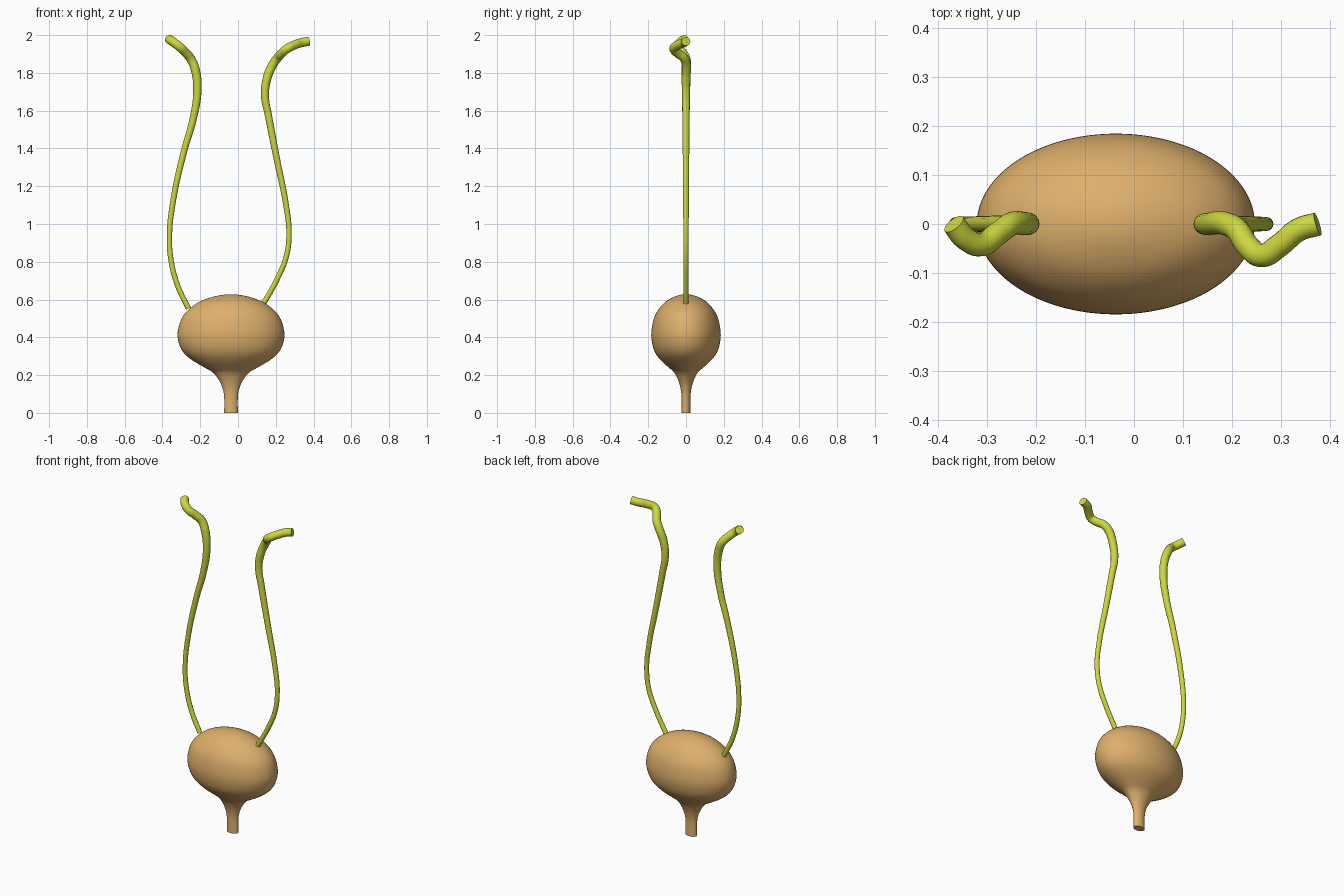
import bpy, bmesh, math
from mathutils import Vector

if "Cube" in bpy.data.objects:
    bpy.data.objects.remove(bpy.data.objects["Cube"])


def material(name, color):
    m = bpy.data.materials.new(name)
    m.diffuse_color = color
    m.use_nodes = True
    m.node_tree.nodes["Principled BSDF"].inputs["Base Color"].default_value = m.diffuse_color
    return m


def finish(obj, mat):
    obj.data.materials.clear()
    obj.data.materials.append(mat)
    bpy.ops.object.select_all(action='DESELECT')
    obj.select_set(True)
    bpy.context.view_layer.objects.active = obj
    if obj.type == 'CURVE':
        bpy.ops.object.convert(target='MESH')
    bpy.ops.object.shade_smooth_by_angle(angle=math.radians(40))


def catmull(pts, steps):
    # smooth curve through the points; the ghost before the pole is its mirror
    p = [Vector(q) for q in pts]
    p = [Vector((-p[1].x, p[1].y))] + p + [2 * p[-1] - p[-2]]
    out = []
    for i in range(1, len(p) - 2):
        a, b, c, d = p[i - 1:i + 3]
        for k in range(steps):
            t = k / steps
            out.append(0.5 * (2 * b + (c - a) * t + (2 * a - 5 * b + 4 * c - d) * t * t
                              + (3 * b - a - 3 * c + d) * t ** 3))
    return out + [p[-2]]


def lathe(name, pts, center_x, y_scale, mat, sides=96):
    bm = bmesh.new()
    rings = []
    prof = catmull(pts, 4)
    pole = bm.verts.new((center_x, 0, prof[0].y))
    for r, z in prof[1:]:
        rings.append([bm.verts.new((center_x + r * math.cos(2 * math.pi * i / sides),
                                    y_scale * r * math.sin(2 * math.pi * i / sides), z))
                      for i in range(sides)])
    for i in range(sides):
        j = (i + 1) % sides
        bm.faces.new((pole, rings[0][i], rings[0][j]))
        for a, b in zip(rings, rings[1:]):
            bm.faces.new((a[i], b[i], b[j], a[j]))
    bm.faces.new(rings[-1])
    bmesh.ops.recalc_face_normals(bm, faces=bm.faces)
    me = bpy.data.meshes.new(name)
    bm.to_mesh(me)
    bm.free()
    obj = bpy.data.objects.new(name, me)
    bpy.context.collection.objects.link(obj)
    finish(obj, mat)


def tube(name, pts, mat):
    # each point is x, y, z, radius
    cu = bpy.data.curves.new(name, 'CURVE')
    cu.dimensions = '3D'
    cu.bevel_depth = 1.0
    cu.bevel_resolution = 6
    cu.resolution_u = 10
    cu.use_fill_caps = True
    sp = cu.splines.new('BEZIER')
    sp.bezier_points.add(len(pts) - 1)
    for bp, (x, y, z, r) in zip(sp.bezier_points, pts):
        bp.co = (x, y, z)
        bp.radius = r
        bp.handle_left_type = bp.handle_right_type = 'AUTO'
    obj = bpy.data.objects.new(name, cu)
    bpy.context.collection.objects.link(obj)
    finish(obj, mat)


tan = material("bladder_tan", (0.73, 0.43, 0.15, 1))
yellow = material("ureter_yellow", (0.62, 0.68, 0.05, 1))

# Bladder with neck and outlet tube
lathe("bladder", [(0, .628), (.09, .616), (.18, .581), (.253, .515), (.282, .43),
                  (.275, .365), (.248, .315), (.20, .275), (.14, .24), (.095, .213),
                  (.062, .17), (.043, .125), (.036, .08), (.036, 0)],
      -.037, .65, tan)

# Ureters, from the bladder upwards
tube("left_ureter", [(-.262, 0, .553, .014), (-.318, 0, .67, .014), (-.353, 0, .80, .014),
                     (-.363, 0, .93, .014), (-.342, 0, .1130 * 10, .015), (-.283, 0, 1.395, .017),
                     (-.238, 0, 1.554, .019), (-.215, 0, 1.71, .022), (-.227, .001, 1.82, .024),
                     (-.25, 0, 1.874, .024), (-.278, -.02, 1.908, .024), (-.312, -.042, 1.94, .024),
                     (-.343, -.03, 1.963, .024), (-.367, 0, 1.98, .024)], yellow)
tube("right_ureter", [(.138, 0, .583, .014), (.206, 0, .706, .014), (.254, 0, .822, .014),
                      (.270, 0, .944, .014), (.254, 0, 1.103, .015), (.206, 0, 1.342, .017),
                      (.160, 0, 1.58, .019), (.143, 0, 1.676, .021), (.153, 0, 1.767, .023),
                      (.185, .001, 1.845, .024), (.21, -.012, 1.88, .024), (.232, -.045, 1.905, .024),
                      (.26, -.064, 1.928, .024), (.297, -.043, 1.947, .024),
                      (.335, -.012, 1.96, .024), (.374, 0, 1.967, .024)], yellow)
